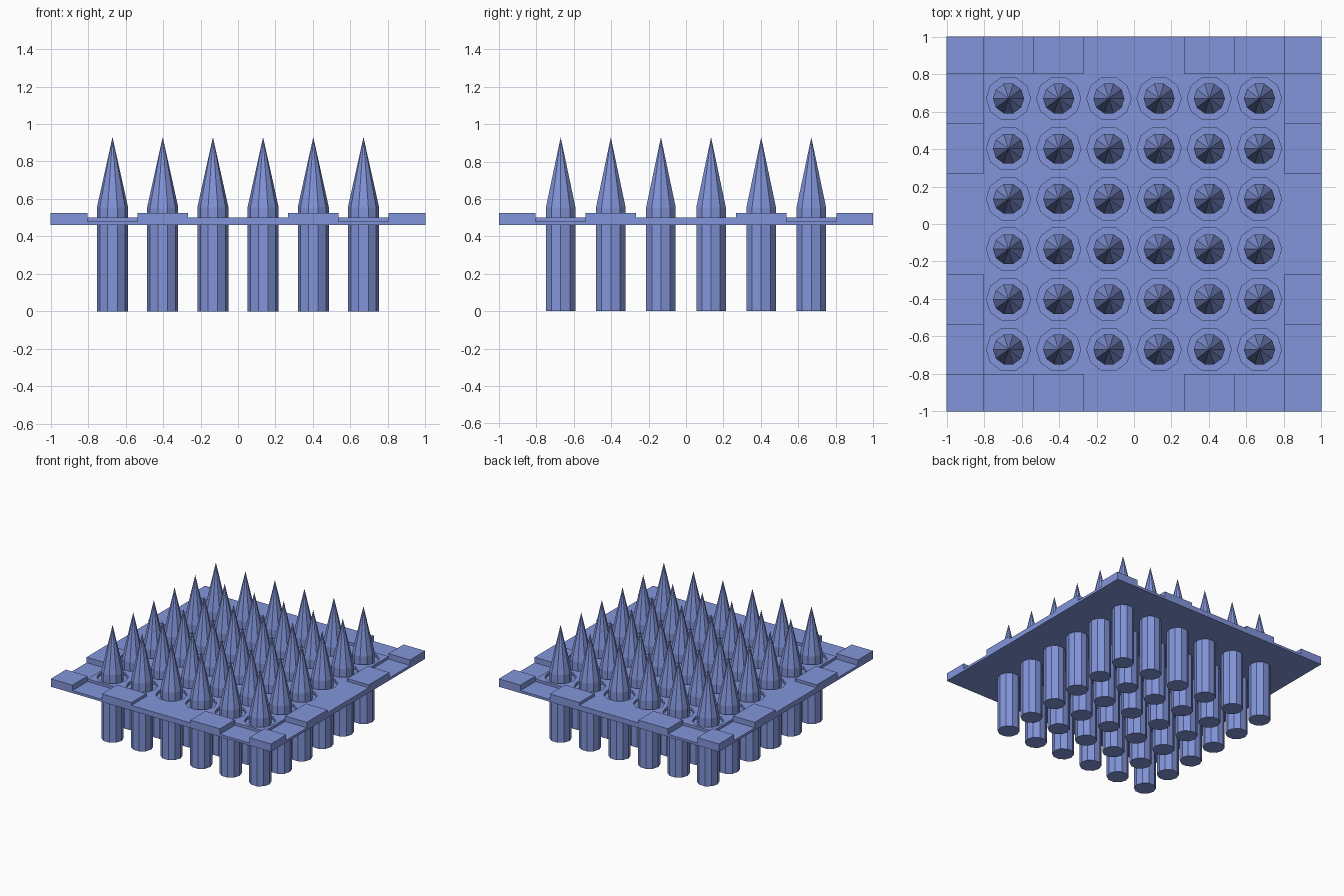
import bpy, bmesh, math

if "Cube" in bpy.data.objects:
    bpy.data.objects.remove(bpy.data.objects["Cube"])

STEP = 0.268                                   # spike spacing
LINES = [-1] + [STEP * (k - 3) for k in range(7)] + [1]
CENTRES = [STEP * (k - 2.5) for k in range(6)]
BOTTOM, LOW, MID, HIGH, SHOULDER, TIP = 0.46, 0.48, 0.502, 0.525, 0.555, 0.93

blue = bpy.data.materials.new("blue_metal")
blue.diffuse_color = (0.225, 0.30, 0.70, 1)
blue.use_nodes = True
blue.node_tree.nodes["Principled BSDF"].inputs["Base Color"].default_value = blue.diffuse_color


def make_object(name, bm):
    bmesh.ops.recalc_face_normals(bm, faces=bm.faces)
    mesh = bpy.data.meshes.new(name)
    bm.to_mesh(mesh)
    bm.free()
    mesh.materials.append(blue)
    obj = bpy.data.objects.new(name, mesh)
    bpy.context.collection.objects.link(obj)
    return obj


def ring(bm, x, y, z, r, n=10):
    return [bm.verts.new((x + r * math.cos(2 * math.pi * k / n),
                          y + r * math.sin(2 * math.pi * k / n), z)) for k in range(n)]


def prism_sides(bm, a, b):
    for k in range(len(a)):
        n = (k + 1) % len(a)
        bm.faces.new((a[k], a[n], b[n], b[k]))


def level(x, y):
    # edge tiles run: corner, low, high, flat, flat, high, low, corner
    if max(abs(x), abs(y)) < 0.81:
        return 1
    return {0: 1, 1: 2, 2: 0, 3: 0}[int(min(abs(x), abs(y)) / STEP)]


# plate: flat grid raised in three steps
bm = bmesh.new()
grid = [[bm.verts.new((x, y, BOTTOM)) for x in LINES] for y in LINES]
for j in range(8):
    for i in range(8):
        bm.faces.new((grid[j][i], grid[j][i + 1], grid[j + 1][i + 1], grid[j + 1][i]))
top = list(bm.faces)
for step, rise in enumerate((LOW - BOTTOM, MID - LOW, HIGH - MID)):
    if step:
        top = [f for f in top if level(*f.calc_center_median().xy) >= step]
    geom = bmesh.ops.extrude_face_region(bm, geom=top)["geom"]
    bmesh.ops.translate(bm, vec=(0, 0, rise),
                        verts=[g for g in geom if isinstance(g, bmesh.types.BMVert)])
    top = [g for g in geom if isinstance(g, bmesh.types.BMFace)]
plate = make_object("plate", bm)

# ten-sided recesses around the spikes
bm = bmesh.new()
for x in CENTRES:
    for y in CENTRES:
        a, b = ring(bm, x, y, 0.478, 0.118), ring(bm, x, y, 0.6, 0.118)
        prism_sides(bm, a, b)
        bm.faces.new(a[::-1])
        bm.faces.new(b)
cutter = make_object("recess_cutter", bm)
cutter.hide_render = True
mod = plate.modifiers.new("recesses", "BOOLEAN")
mod.operation, mod.solver, mod.object = "DIFFERENCE", "EXACT", cutter
bpy.context.view_layer.objects.active = plate
bpy.ops.object.modifier_apply(modifier=mod.name)
bpy.data.objects.remove(cutter)

# raised corner blocks
for sx in (-1, 1):
    for sy in (-1, 1):
        bm = bmesh.new()
        bmesh.ops.create_cube(bm, size=1)
        w = 1 - 3 * STEP
        bmesh.ops.scale(bm, vec=(w, w, HIGH - LOW), verts=bm.verts)
        bmesh.ops.translate(bm, vec=(sx * (1 - w / 2), sy * (1 - w / 2), (HIGH + LOW) / 2),
                            verts=bm.verts)
        make_object("corner_block", bm)

# spikes: ten-sided shaft with a pointed tip
bm = bmesh.new()
a, b = ring(bm, 0, 0, 0, 0.083), ring(bm, 0, 0, SHOULDER, 0.083)
tip = bm.verts.new((0, 0, TIP))
prism_sides(bm, a, b)
bm.faces.new(a[::-1])
for k in range(10):
    bm.faces.new((b[k], b[(k + 1) % 10], tip))
first = make_object("spike", bm)
for x in CENTRES:
    for y in CENTRES:
        spike = first.copy()
        spike.location = (x, y, 0)
        bpy.context.collection.objects.link(spike)
bpy.data.objects.remove(first)
